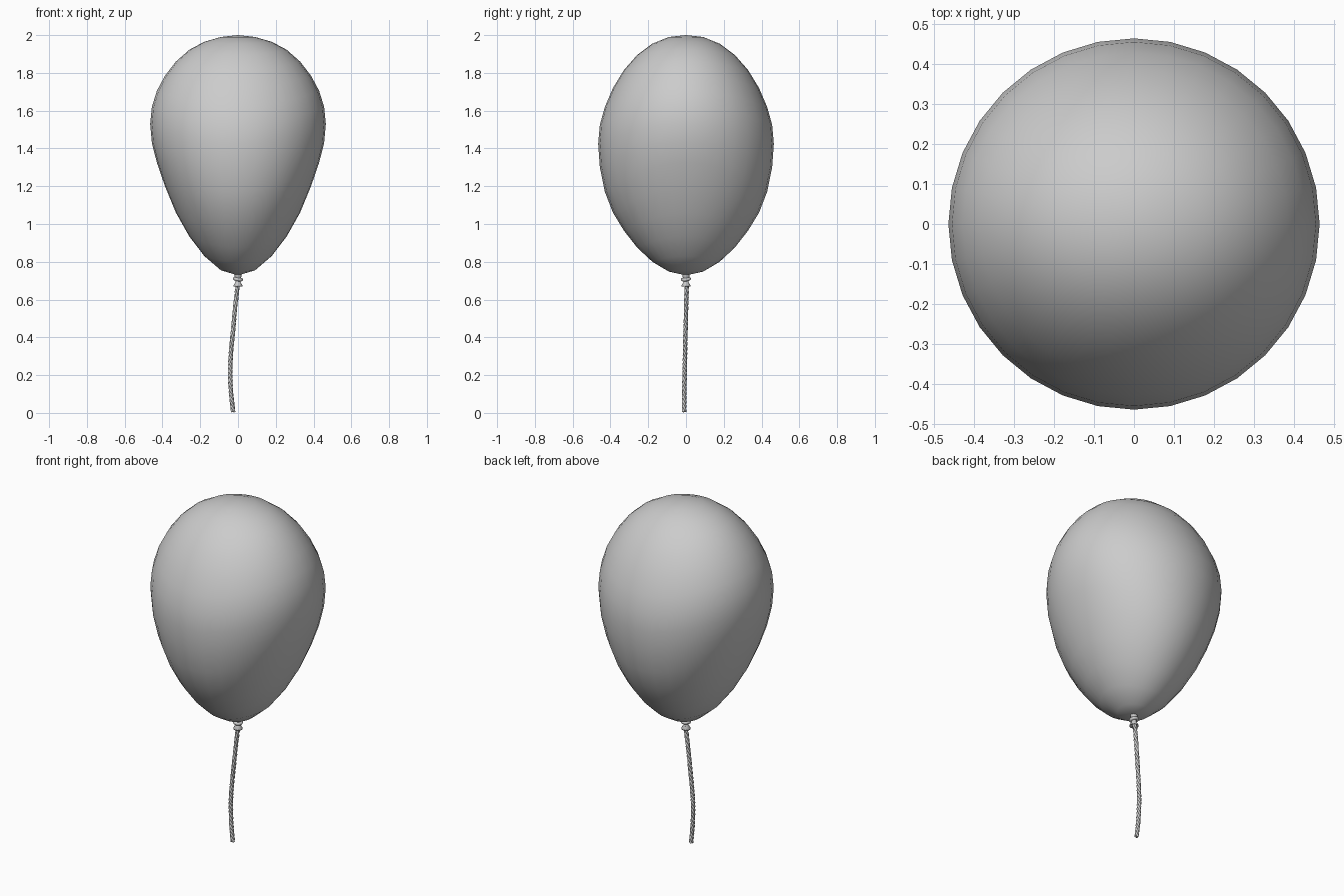
import bpy, bmesh, math
from mathutils import Vector

if "Cube" in bpy.data.objects:
    bpy.data.objects.remove(bpy.data.objects["Cube"])

SEG = 32


def loft(name, rings, seg, bottom=None, top=None):
    """Skin a list of point rings, optionally closed with pole points."""
    bm = bmesh.new()
    loops = [[bm.verts.new(p) for p in ring] for ring in rings]
    for a, b in zip(loops, loops[1:]):
        for i in range(seg):
            j = (i + 1) % seg
            bm.faces.new((a[i], a[j], b[j], b[i]))
    for pole, loop in ((bottom, loops[0]), (top, loops[-1])):
        if pole:
            v = bm.verts.new(pole)
            for i in range(seg):
                bm.faces.new((loop[i], loop[(i + 1) % seg], v))
    bmesh.ops.recalc_face_normals(bm, faces=bm.faces)
    for f in bm.faces:
        f.smooth = True
    me = bpy.data.meshes.new(name)
    bm.to_mesh(me)
    bm.free()
    ob = bpy.data.objects.new(name, me)
    bpy.context.collection.objects.link(ob)
    return ob


# Balloon: circular rings, bent so the sides sit higher than front and back
side_z = [.755, .83, .935, 1.06, 1.20, 1.325, 1.43, 1.53,
          1.62, 1.705, 1.785, 1.86, 1.922, 1.965, 1.99]
front_z = [.748, .80, .875, .965, 1.06, 1.17, 1.30, 1.425,
           1.525, 1.62, 1.72, 1.815, 1.895, 1.955, 1.99]
rings = []
for k, (zs, zf) in enumerate(zip(side_z, front_z), 1):
    r = .465 * math.sin(math.pi * k / 16)
    ring = []
    for i in range(SEG):
        a = math.tau * i / SEG
        c = math.cos(a)
        ring.append((r * c, r * math.sin(a), zf + (zs - zf) * c * c))
    rings.append(ring)
loft("balloon", rings, SEG, (0, 0, .728), (0, 0, 2.0))

# Neck with a flared lip
profile = [(.008, .682), (.024, .668), (.025, .674), (.014, .690),
           (.012, .704), (.018, .722), (.022, .745)]
loft("neck", [[(r * math.cos(math.tau * i / 16), r * math.sin(math.tau * i / 16), z)
               for i in range(16)] for r, z in profile], 16, (0, 0, .685))

# Tied knot around the neck
bpy.ops.mesh.primitive_torus_add(major_radius=.018, minor_radius=.009,
                                 major_segments=20, minor_segments=8,
                                 location=(0, 0, .708), rotation=(.12, .15, 0))
knot = bpy.context.object
knot.name = "knot"
bpy.ops.object.shade_smooth()

# Twisted string: three strands wound round a gently bent path
path = [Vector(p) for p in ((0, .004, .69), (-.015, .001, .56), (-.026, -.002, .44),
                            (-.037, -.005, .32), (-.041, -.007, .22),
                            (-.037, -.009, .11), (-.026, -.010, .006))]


def path_point(t):
    """Catmull-Rom point on the path, t from 0 to 1."""
    n = len(path) - 1
    i = min(int(t * n), n - 1)
    u = t * n - i
    p0 = path[i - 1] if i else 2 * path[0] - path[1]
    p1, p2 = path[i], path[i + 1]
    p3 = path[i + 2] if i + 2 <= n else 2 * path[n] - path[n - 1]
    return .5 * (2 * p1 + (p2 - p0) * u + (2 * p0 - 5 * p1 + 4 * p2 - p3) * u * u
                 + (3 * p1 - p0 - 3 * p2 + p3) * u ** 3)


STEPS = 140
for s in range(3):
    cu = bpy.data.curves.new("string_strand_%d" % (s + 1), "CURVE")
    cu.dimensions = "3D"
    cu.bevel_depth = .0065
    cu.bevel_resolution = 1
    cu.use_fill_caps = True
    sp = cu.splines.new("POLY")
    sp.points.add(STEPS)
    for i, pt in enumerate(sp.points):
        t = i / STEPS
        a = math.tau * (t * 9 + s / 3)
        p = path_point(t) + Vector((math.cos(a), math.sin(a), 0)) * .006
        pt.co = (*p, 1)
    sp.use_smooth = True
    ob = bpy.data.objects.new(cu.name, cu)
    bpy.context.collection.objects.link(ob)
